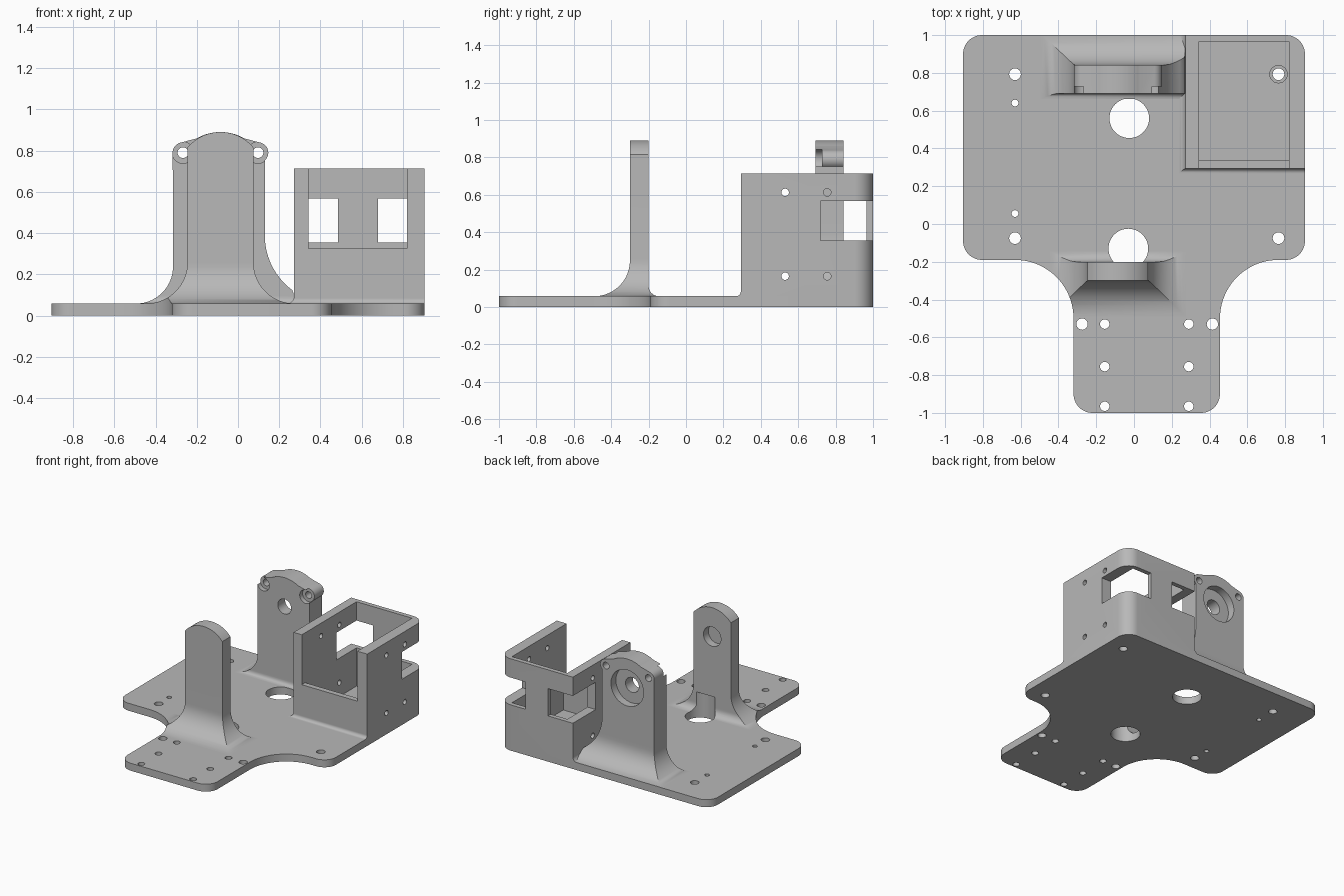
import bpy, bmesh, math

if "Cube" in bpy.data.objects:
    bpy.data.objects.remove(bpy.data.objects["Cube"], do_unlink=True)

grey = bpy.data.materials.new("plain_grey")
grey.use_nodes = True
grey.diffuse_color = (0.48, 0.48, 0.48, 1)
grey.node_tree.nodes["Principled BSDF"].inputs["Base Color"].default_value = grey.diffuse_color

TOP = 0.058      # upper face of the plate
AXIS_X, AXIS_Z = -0.085, 0.665


def make(name, bm):
    bmesh.ops.recalc_face_normals(bm, faces=bm.faces)
    mesh = bpy.data.meshes.new(name)
    bm.to_mesh(mesh)
    bm.free()
    mesh.materials.append(grey)
    obj = bpy.data.objects.new(name, mesh)
    bpy.context.collection.objects.link(obj)
    return obj


def bridge(name, rings):
    """Closed solid through a stack of matching rings."""
    bm = bmesh.new()
    loops = [[bm.verts.new(p) for p in ring] for ring in rings]
    n = len(loops[0])
    for a, b in zip(loops, loops[1:]):
        for i in range(n):
            j = (i + 1) % n
            bm.faces.new((a[i], a[j], b[j], b[i]))
    bm.faces.new(loops[0])
    bm.faces.new(loops[-1])
    return make(name, bm)


def prism(name, pts, axis, lo, hi):
    """Extrude a flat profile along an axis."""
    place = {"x": lambda u, v, d: (d, u, v),
             "y": lambda u, v, d: (u, d, v),
             "z": lambda u, v, d: (u, v, d)}[axis]
    return bridge(name, [[place(u, v, d) for u, v in pts] for d in (lo, hi)])


def arc(cx, cy, r, start, end, n=12):
    angles = [math.radians(start + (end - start) * i / n) for i in range(n + 1)]
    return [(cx + r * math.cos(a), cy + r * math.sin(a)) for a in angles]


def rect(u0, u1, v0, v1):
    return [(u0, v0), (u1, v0), (u1, v1), (u0, v1)]


def flared(name, x0, x1, y0, y1, top, radii, cap=0.14):
    """Upright block with a mitred foot fillet; radii: left, right, front, back."""
    def off(r, h):
        return r - math.sqrt(r * r - (r - h) ** 2) if h < r else 0
    heights = [max(radii) * (i / 18) ** 2 for i in range(19)] + [top - TOP]
    rings = []
    for k, h in enumerate([0] + heights):
        a, b, c, d = (off(r, h) for r in radii)
        z = TOP + h - (0.01 if k == 0 else 0)
        ring = rect(x0 - a, x1 + min(b, cap), y0 - c, y1 + d)
        rings.append([(x, y, z) for x, y in ring])
    return bridge(name, rings)


def boolean(obj, other, op="DIFFERENCE"):
    mod = obj.modifiers.new("bool", "BOOLEAN")
    mod.operation, mod.solver, mod.object = op, "EXACT", other
    bpy.context.view_layer.objects.active = obj
    bpy.ops.object.modifier_apply(modifier=mod.name)
    bpy.data.objects.remove(other, do_unlink=True)


def drill(obj, u, v, r, axis, lo, hi):
    n = 48 if r > 0.06 else 24
    boolean(obj, prism("cutter", arc(u, v, r, 0, 360 - 360 / n, n - 1), axis, lo, hi))


# Plate outline: wide rear, narrow front tongue, hollow shoulders
outline = (arc(-0.22, -0.9, 0.1, 180, 270) + arc(0.355, -0.9, 0.1, 270, 360)
           + arc(0.765, -0.5, 0.31, 180, 90, 20) + arc(0.805, -0.09, 0.1, 270, 360)
           + arc(0.805, 0.9, 0.1, 0, 90) + arc(-0.805, 0.9, 0.1, 90, 180)
           + arc(-0.805, -0.09, 0.1, 180, 270) + arc(-0.63, -0.5, 0.31, 90, 0, 20))


def trim(obj):
    boolean(obj, prism("trim", outline, "z", -0.2, 1.5), "INTERSECT")


# Base plate with its holes
plate = prism("base_plate", outline, "z", 0, TOP)
holes = [(-0.025, 0.56, 0.105), (-0.03, -0.13, 0.105),
         (-0.63, 0.64, 0.018), (-0.63, 0.055, 0.018),
         (-0.275, -0.53, 0.03), (0.415, -0.53, 0.03)]
holes += [(x, y, 0.031) for x in (-0.63, 0.765) for y in (0.793, -0.075)]
holes += [(x, y, 0.025) for x in (-0.155, 0.29) for y in (-0.53, -0.755, -0.965)]
for x, y, r in holes:
    drill(plate, x, y, r, "z", -0.1, 0.2)
drill(plate, 0.765, 0.793, 0.046, "z", 0.035, 0.2)

# Front post: arched top, blind bearing hole at the back, notch over the plate hole
post = flared("front_post", -0.245, 0.075, -0.3, -0.2, 0.95, (0.2, 0.2, 0.19, 0.055), 0.3)
arch = [(-1, 0), (1, 0), (1, 0.813)] + arc(AXIS_X, 0.682, 0.208, 39, 141, 24) + [(-1, 0.813)]
boolean(post, prism("arch", arch, "y", -0.8, 0.2), "INTERSECT")
trim(post)
drill(post, AXIS_X, AXIS_Z, 0.075, "y", -0.26, 0)
drill(post, -0.03, -0.13, 0.105, "z", -0.1, 0.2)

# Rear bracket: flared foot, head with two screw ears
bracket = flared("rear_bracket", -0.315, 0.13, 0.692, 0.843, 0.5, (0.18, 0.33, 0.03, 0.17))
head = ([(-0.315, 0.5), (0.13, 0.5)] + arc(0.097, 0.79, 0.05, -49, 75)
        + arc(AXIS_X, 0.66, 0.23, 60, 120, 20) + arc(-0.267, 0.79, 0.05, 105, 180))
boolean(bracket, prism("head", head, "y", 0.692, 0.843), "UNION")
trim(bracket)
drill(bracket, AXIS_X, AXIS_Z, 0.058, "y", 0.5, 0.95)
drill(bracket, AXIS_X, AXIS_Z, 0.14, "y", 0.782, 0.95)
for x in (-0.267, 0.097):
    drill(bracket, x, 0.79, 0.026, "y", 0.5, 0.95)
    drill(bracket, x, 0.79, 0.052, "y", 0.6, 0.728)

# Box housing: open top, low front, wrapped rear corner windows, side screw holes
box = flared("box_housing", 0.272, 0.95, 0.293, 1.05, 0.713, (0.035, 0.01, 0.025, 0.01), 0.01)
trim(box)
boolean(box, prism("inside", rect(0.343, 0.82, 0.335, 0.965), "z", -0.1, 1))
boolean(box, prism("front_gap", rect(0.343, 0.82, 0.325, 1), "y", 0.2, 0.5))
for x0, x1 in ((0.2, 0.485), (0.68, 1)):
    boolean(box, prism("window", rect(x0, x1, 0.72, 1.1), "z", 0.355, 0.567))
for y in (0.53, 0.755):
    for z in (0.165, 0.613):
        drill(box, y, z, 0.02, "x", 0.1, 1.1)

# Smooth the fillets and bores, keep the edges crisp
for obj in (plate, post, bracket, box):
    bpy.ops.object.select_all(action="DESELECT")
    obj.select_set(True)
    bpy.context.view_layer.objects.active = obj
    bpy.ops.object.shade_smooth_by_angle(angle=math.radians(30))
